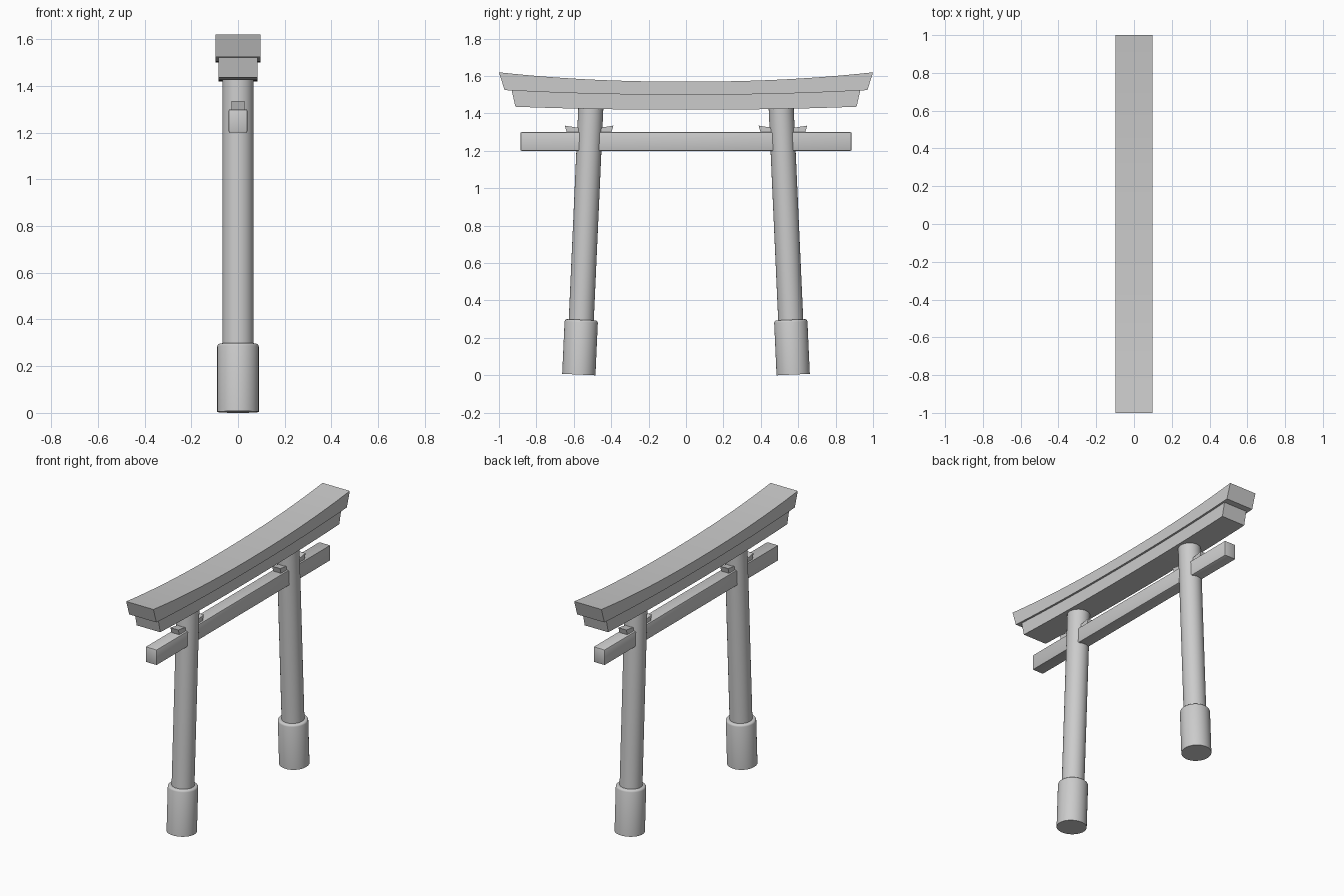
import bpy, bmesh, math
from mathutils import Vector

cube = bpy.data.objects.get("Cube")
if cube:
    bpy.data.objects.remove(cube, do_unlink=True)

grey = bpy.data.materials.new("plain grey")
grey.use_nodes = True
grey.diffuse_color = (0.6, 0.6, 0.6, 1)
grey.node_tree.nodes["Principled BSDF"].inputs["Base Color"].default_value = (0.6, 0.6, 0.6, 1)


def finish(name, bm, smooth=True):
    bmesh.ops.recalc_face_normals(bm, faces=bm.faces)
    mesh = bpy.data.meshes.new(name)
    bm.to_mesh(mesh)
    bm.free()
    mesh.materials.append(grey)
    obj = bpy.data.objects.new(name, mesh)
    bpy.context.collection.objects.link(obj)
    if smooth:
        bpy.ops.object.select_all(action="DESELECT")
        obj.select_set(True)
        bpy.context.view_layer.objects.active = obj
        bpy.ops.object.shade_smooth_by_angle(angle=math.radians(35))
    return obj


def curved_beam(name, half_width, top, bottom, steps=32):
    """Loft along y; top and bottom are (half length, middle z, end z)."""
    bm = bmesh.new()
    rings = []
    for i in range(steps + 1):
        t = 2 * i / steps - 1
        ring = []
        for (length, mid, end), sides in ((top, (-1, 1)), (bottom, (1, -1))):
            z = mid + (end - mid) * abs(t) ** 2.2
            ring += [bm.verts.new((s * half_width, t * length, z)) for s in sides]
        rings.append(ring)
    for a, b in zip(rings, rings[1:]):
        for k in range(4):
            n = (k + 1) % 4
            bm.faces.new((a[k], a[n], b[n], b[k]))
    bm.faces.new(rings[0])
    bm.faces.new(rings[-1])
    return finish(name, bm)


def turned(name, profile, base, axis, segments=48):
    """Closed round solid from (radius, height) pairs along a leaning axis."""
    bm = bmesh.new()
    turn = Vector((0, 0, 1)).rotation_difference(axis)
    rings = []
    for radius, height in profile:
        ring = []
        for i in range(segments):
            a = math.tau * i / segments
            p = Vector((radius * math.cos(a), radius * math.sin(a), height))
            ring.append(bm.verts.new(base + turn @ p))
        rings.append(ring)
    for a, b in zip(rings, rings[1:]):
        for k in range(segments):
            n = (k + 1) % segments
            bm.faces.new((a[k], a[n], b[n], b[k]))
    bm.faces.new(rings[0])
    bm.faces.new(rings[-1])
    return finish(name, bm)


def wedge(name, half_width, outline):
    """Prism across x from a (y, z) outline."""
    bm = bmesh.new()
    left, right = [[bm.verts.new((s * half_width, y, z)) for y, z in outline] for s in (1, -1)]
    bm.faces.new(left)
    bm.faces.new(right)
    for k in range(len(outline)):
        n = (k + 1) % len(outline)
        bm.faces.new((left[k], left[n], right[n], right[k]))
    return finish(name, bm, smooth=False)


# Two curved top beams
curved_beam("top_lintel", 0.097, (1.0, 1.57, 1.62), (0.97, 1.5, 1.525))
curved_beam("under_lintel", 0.084, (0.932, 1.5, 1.524), (0.912, 1.42, 1.436))

# Straight tie beam with softened edges
bm = bmesh.new()
bmesh.ops.create_cube(bm, size=1)
for v in bm.verts:
    v.co = (v.co.x * 0.08, v.co.y * 1.77, 1.25 + v.co.z * 0.1)
bmesh.ops.bevel(bm, geom=bm.edges[:], offset=0.006, segments=2, profile=0.5, affect="EDGES")
finish("tie_beam", bm)

# Leaning pillars, foot sleeves and wedges at both ends
for side, label in ((-1, "front"), (1, "back")):
    base = Vector((0, side * 0.573, 0.004))
    axis = Vector((0, -side * 0.045, 1)).normalized()
    turned(label + "_pillar", [(0.067, 0.02), (0.067, 1.435)], base, axis)
    turned(label + "_foot_sleeve",
           [(0.089, 0), (0.089, 0.281), (0.087, 0.287), (0.083, 0.291), (0.077, 0.293)],
           base, axis)
    for out, place in ((1, "outer"), (-1, "inner")):
        outline = [(0.03, 1.295), (0.118, 1.295), (0.13, 1.335), (0.03, 1.319)]
        wedge(f"{label}_{place}_wedge", 0.028,
              [(side * (0.518 + out * y), z) for y, z in outline])
